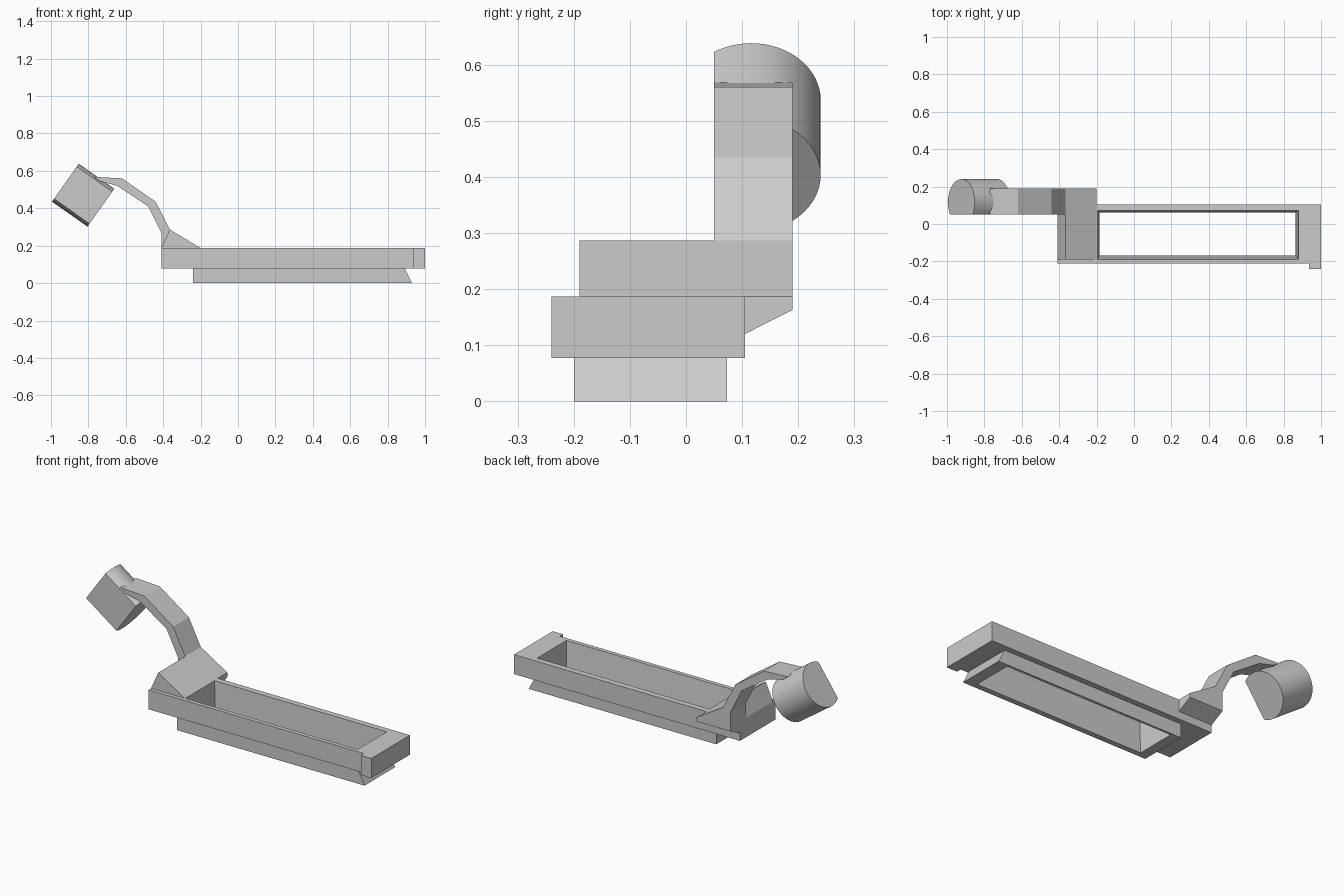
import bpy
import bmesh
from mathutils import Matrix, Vector

cube = bpy.data.objects.get("Cube")
if cube:
    bpy.data.objects.remove(cube, do_unlink=True)

grey = bpy.data.materials.new("light grey")
grey.use_nodes = True
grey.diffuse_color = (0.6, 0.6, 0.6, 1)
grey.node_tree.nodes["Principled BSDF"].inputs["Base Color"].default_value = (0.6, 0.6, 0.6, 1)


def finish(bm, name):
    bmesh.ops.recalc_face_normals(bm, faces=bm.faces)
    mesh = bpy.data.meshes.new(name)
    bm.to_mesh(mesh)
    bm.free()
    mesh.materials.append(grey)
    ob = bpy.data.objects.new(name, mesh)
    bpy.context.collection.objects.link(ob)
    return ob


def extrude(name, points, offset):
    """Extrude a planar outline along an offset vector."""
    bm = bmesh.new()
    face = bm.faces.new([bm.verts.new(p) for p in points])
    geom = bmesh.ops.extrude_face_region(bm, geom=[face])["geom"]
    verts = [v for v in geom if isinstance(v, bmesh.types.BMVert)]
    bmesh.ops.translate(bm, verts=verts, vec=offset)
    return finish(bm, name)


def side_profile(name, xz, y0, y1):
    return extrude(name, [(x, y0, z) for x, z in xz], (0, y1 - y0, 0))


def boolean(ob, tool, operation="DIFFERENCE", keep=False):
    mod = ob.modifiers.new("cut", "BOOLEAN")
    mod.operation, mod.object, mod.solver = operation, tool, "EXACT"
    bpy.context.view_layer.objects.active = ob
    bpy.ops.object.modifier_apply(modifier=mod.name)
    if not keep:
        bpy.data.objects.remove(tool, do_unlink=True)


# Upper frame with the projecting end lip
frame = extrude("frame", [(-0.41, -0.212, 0.077), (0.935, -0.212, 0.077), (0.935, -0.24, 0.077),
                          (1, -0.24, 0.077), (1, 0.105, 0.077), (-0.41, 0.105, 0.077)], (0, 0, 0.11))

# Lower skirt with a slanted end
skirt = side_profile("lower_skirt", [(-0.24, 0), (0.93, 0), (0.89, 0.08), (-0.24, 0.08)], -0.2, 0.073)

# Tapered opening through both
bm = bmesh.new()
rings = []
for x0, x1, y0, y1, z in ((-0.183, 0.864, -0.168, 0.06, -0.01), (-0.197, 0.88, -0.19, 0.072, 0.2)):
    rings.append([bm.verts.new(p) for p in ((x0, y0, z), (x1, y0, z), (x1, y1, z), (x0, y1, z))])
for ring in rings:
    bm.faces.new(ring)
for i in range(4):
    j = (i + 1) % 4
    bm.faces.new((rings[0][i], rings[0][j], rings[1][j], rings[1][i]))
opening = finish(bm, "opening_cutter")
boolean(frame, opening, keep=True)
boolean(skirt, opening)

# Ridge across the frame and its overhanging support
side_profile("ridge", [(-0.41, 0.187), (-0.2, 0.187), (-0.365, 0.287)], -0.19, 0.19)
extrude("ridge_support", [(-0.41, 0.105, 0.12), (-0.41, 0.19, 0.163), (-0.41, 0.19, 0.187),
                          (-0.41, 0.105, 0.187)], (0.21, 0, 0))

# Bent arm
arm = side_profile("arm", [(-0.41, 0.187), (-0.365, 0.187), (-0.365, 0.287), (-0.44, 0.435),
                           (-0.62, 0.56), (-0.77, 0.568), (-0.74, 0.545), (-0.645, 0.52),
                           (-0.48, 0.41), (-0.41, 0.27)], 0.05, 0.19)

# Tilted clip barrel at the end of the arm
axis = Vector((0.817, 0, -0.577)).normalized()
centre = Vector((-0.828, 0.116, 0.47))


def barrel(name, start, end, radius):
    bm = bmesh.new()
    bmesh.ops.create_cone(bm, cap_ends=True, segments=64, radius1=radius, radius2=radius, depth=end - start)
    turn = axis.to_track_quat("Z", "Y").to_matrix().to_4x4()
    bm.transform(Matrix.Translation(centre + axis * (start + end) / 2) @ turn)
    return finish(bm, name)


clip = barrel("clip_barrel", -0.116, 0.116, 0.124)
boolean(clip, side_profile("flat_cutter", [(-1.2, 0.2), (-0.5, 0.2), (-0.5, 0.8), (-1.2, 0.8)], -0.2, 0.05))

# Stepped bore, cut through the barrel and any arm inside it
for start, end, radius in ((-0.15, -0.058, 0.083), (-0.13, 0.13, 0.05), (0.03, 0.15, 0.092)):
    bore = barrel("bore_cutter", start, end, radius)
    boolean(arm, bore, keep=True)
    boolean(clip, bore)

bpy.ops.object.select_all(action="DESELECT")
clip.select_set(True)
bpy.context.view_layer.objects.active = clip
bpy.ops.object.shade_smooth_by_angle()
